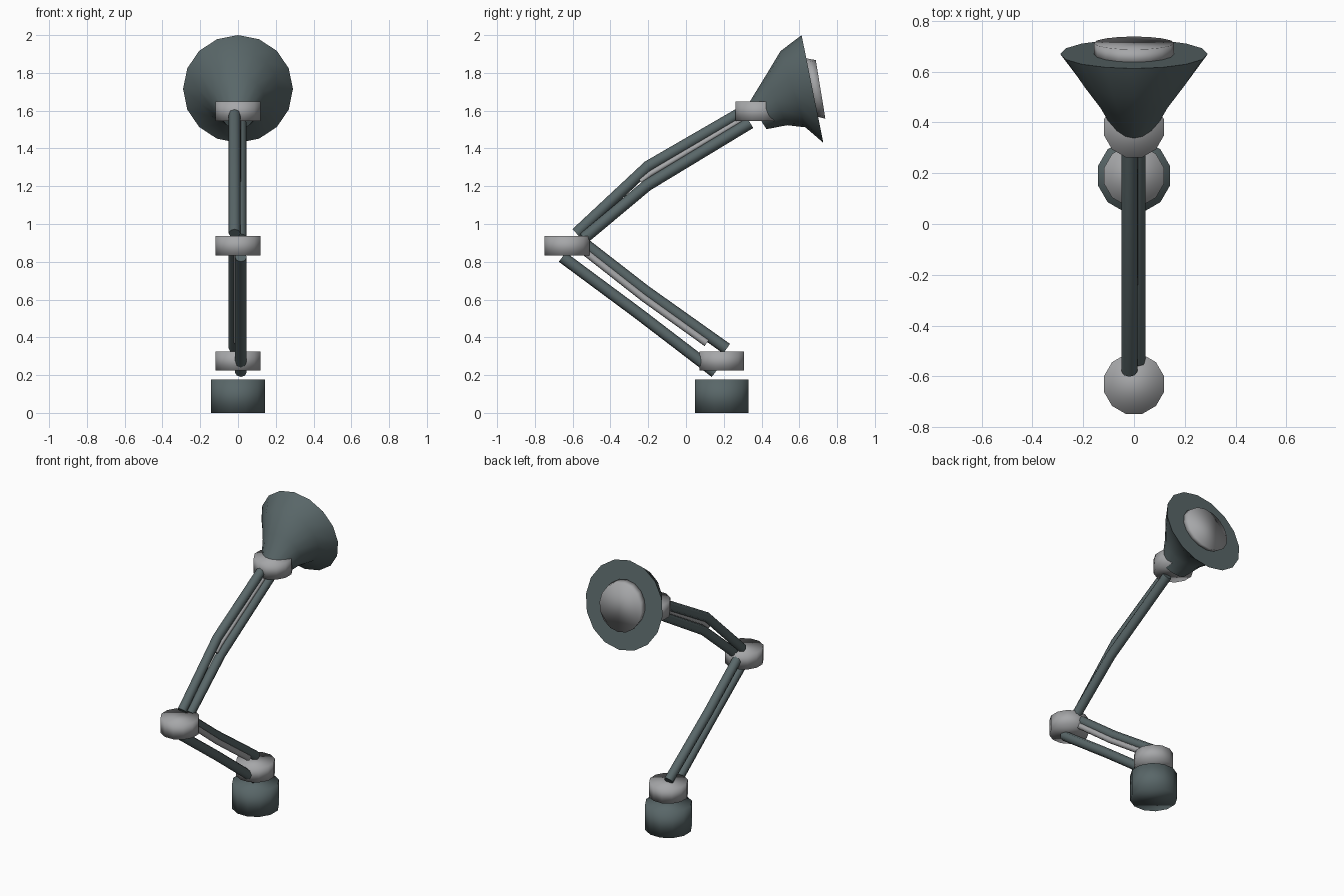
import bpy, bmesh, math
from mathutils import Vector

if "Cube" in bpy.data.objects:
    bpy.data.objects.remove(bpy.data.objects["Cube"])


def material(name, rgb):
    m = bpy.data.materials.new(name)
    m.diffuse_color = (*rgb, 1)
    m.use_nodes = True
    m.node_tree.nodes["Principled BSDF"].inputs["Base Color"].default_value = m.diffuse_color
    return m


DARK = material("dark slate", (0.10, 0.135, 0.14))
LIGHT = material("light grey", (0.38, 0.385, 0.395))


def loft(name, rings, x, sides, mat, angle=None):
    """Skin round rings, each given by its upper and lower point in the (y, z) plane."""
    bm = bmesh.new()
    loops = []
    for upper, lower in rings:
        a, b = Vector(upper), Vector(lower)
        c, h = (a + b) / 2, (a - b) / 2
        loop = []
        for i in range(sides):
            t = math.tau * i / sides
            p = c + h * math.cos(t)
            loop.append(bm.verts.new((x + h.length * math.sin(t), p.x, p.y)))
        loops.append(loop)
    for la, lb in zip(loops, loops[1:]):
        for i in range(sides):
            j = (i + 1) % sides
            bm.faces.new((la[i], la[j], lb[j], lb[i]))
    bm.faces.new(loops[0])
    bm.faces.new(loops[-1])
    bmesh.ops.recalc_face_normals(bm, faces=bm.faces)
    mesh = bpy.data.meshes.new(name)
    bm.to_mesh(mesh)
    bm.free()
    mesh.materials.append(mat)
    ob = bpy.data.objects.new(name, mesh)
    bpy.context.collection.objects.link(ob)
    mesh.shade_smooth()
    if angle:
        bpy.ops.object.select_all(action='DESELECT')
        ob.select_set(True)
        bpy.context.view_layer.objects.active = ob
        bpy.ops.object.shade_smooth_by_angle(angle=math.radians(angle))
    return ob


def rod(name, path, x, r, mat):
    """Round rod following a bent path in the (y, z) plane."""
    pts = [Vector(p) for p in path]
    rings = []
    for i, p in enumerate(pts):
        d = (pts[min(i + 1, len(pts) - 1)] - pts[max(i - 1, 0)]).normalized()
        n = Vector((-d.y, d.x)) * r
        rings.append((p + n, p - n))
    return loft(name, rings, x, 8, mat, 50)


def drum(name, y, z0, z1, r, mat):
    """Short upright twelve-sided drum."""
    bpy.ops.mesh.primitive_cylinder_add(
        vertices=12, radius=r, depth=z1 - z0, location=(0, y, (z0 + z1) / 2),
        rotation=(0, 0, math.radians(15)))
    ob = bpy.context.object
    ob.name = name
    ob.data.materials.append(mat)
    ob.data.shade_smooth()


# Base and the three joints
drum("base", 0.19, 0.0, 0.178, 0.147, DARK)
drum("lower_joint", 0.19, 0.225, 0.325, 0.122, LIGHT)
drum("elbow_joint", -0.63, 0.832, 0.936, 0.122, LIGHT)
drum("upper_joint", 0.38, 1.545, 1.648, 0.122, LIGHT)

# Lower arm: two bent rods and a thin spring rod
rod("lower_arm_front", [(-0.655, 0.825), (-0.25, 0.525), (0.155, 0.215)], 0.015, 0.031, DARK)
rod("lower_arm_back", [(-0.55, 0.905), (-0.215, 0.645), (0.215, 0.34)], -0.018, 0.031, DARK)
rod("lower_spring", [(-0.55, 0.865), (-0.225, 0.61), (0.11, 0.37)], 0.0, 0.02, LIGHT)

# Upper arm: two bent rods and a thin spring rod
rod("upper_arm_front", [(-0.58, 0.95), (-0.2, 1.305), (0.29, 1.588)], -0.018, 0.031, DARK)
rod("upper_arm_back", [(-0.54, 0.925), (-0.205, 1.205), (0.34, 1.535)], 0.015, 0.031, DARK)
rod("upper_spring", [(-0.24, 1.225), (-0.19, 1.265), (0.29, 1.55)], 0.0, 0.015, LIGHT)

# Flared lamp shade with a closed front, its neck tilted towards the joint
loft("shade", [((0.336, 1.645), (0.426, 1.502)),
               ((0.42, 1.782), (0.535, 1.523)),
               ((0.50, 1.915), (0.632, 1.512)),
               ((0.612, 2.0), (0.727, 1.43))], 0, 16, DARK, 50)

# Light disc on the front of the shade
loft("lamp_disc", [((0.63, 1.878), (0.69, 1.57)),
                   ((0.687, 1.868), (0.738, 1.557))], 0, 16, LIGHT)
